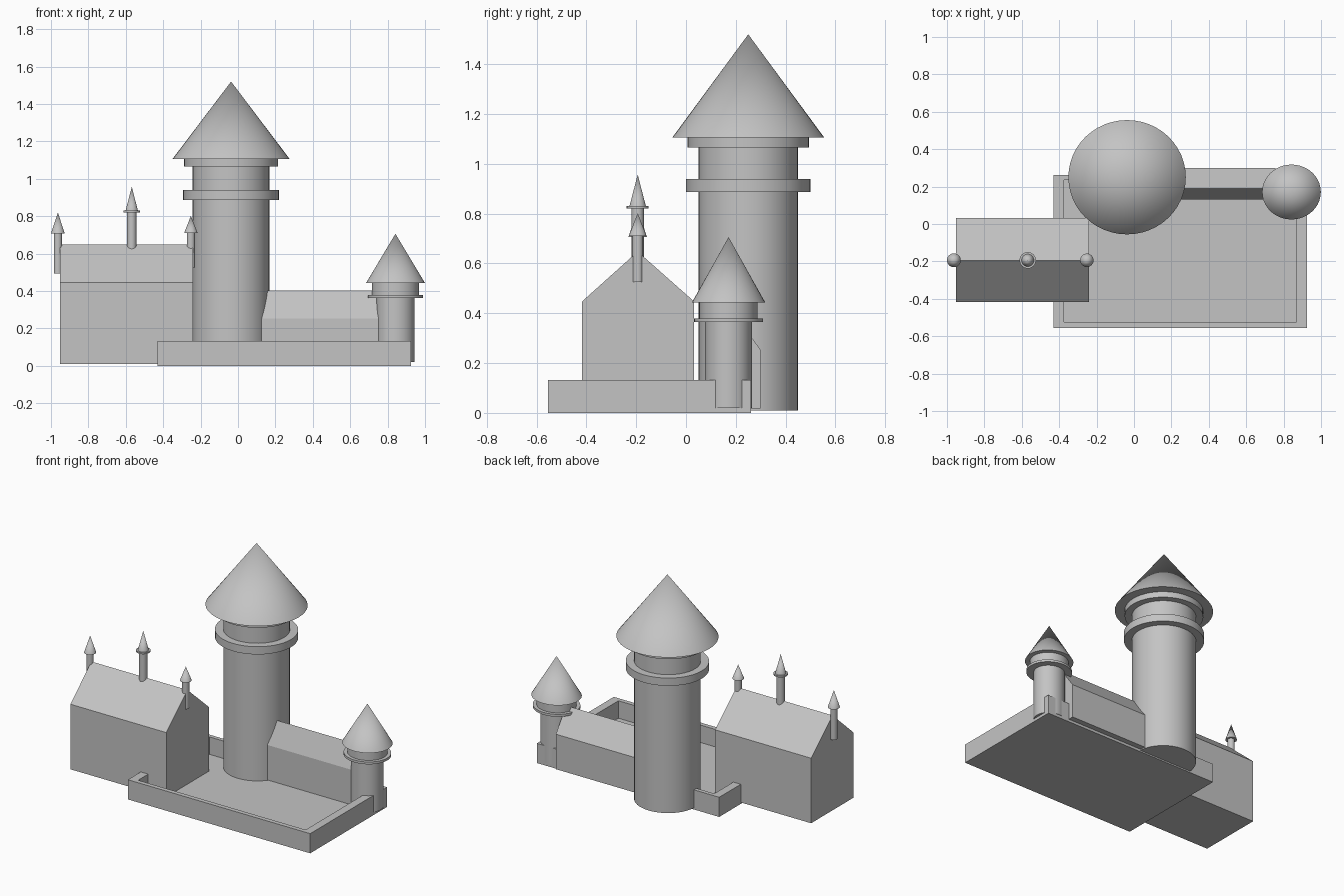
import bpy
import bmesh
import math

cube = bpy.data.objects.get("Cube")
if cube:
    bpy.data.objects.remove(cube, do_unlink=True)

stone = bpy.data.materials.new("grey_stone")
stone.use_nodes = True
GREY = (0.55, 0.55, 0.55, 1)
stone.diffuse_color = GREY
stone.node_tree.nodes["Principled BSDF"].inputs["Base Color"].default_value = GREY


def finish(name, bm, smooth=False):
    """Turn a bmesh into a named stone object."""
    bmesh.ops.recalc_face_normals(bm, faces=bm.faces)
    mesh = bpy.data.meshes.new(name)
    bm.to_mesh(mesh)
    bm.free()
    mesh.materials.append(stone)
    obj = bpy.data.objects.new(name, mesh)
    bpy.context.collection.objects.link(obj)
    if smooth:
        bpy.ops.object.select_all(action='DESELECT')
        obj.select_set(True)
        bpy.context.view_layer.objects.active = obj
        bpy.ops.object.shade_smooth_by_angle(angle=math.radians(30))
    return obj


def turned(name, centre, profile, squash=1.0, sides=40):
    """Closed turned shape from (radius, z) pairs; last pair may be a tip."""
    bm = bmesh.new()
    rings = []
    for r, z in profile:
        if r == 0:
            rings.append([bm.verts.new((centre[0], centre[1], z))])
            continue
        ring = []
        for i in range(sides):
            a = math.tau * i / sides
            ring.append(bm.verts.new((centre[0] + r * math.cos(a),
                                      centre[1] + r * squash * math.sin(a), z)))
        rings.append(ring)
    bm.faces.new(rings[0])
    for low, high in zip(rings, rings[1:]):
        for i in range(sides):
            j = (i + 1) % sides
            if len(high) == 1:
                bm.faces.new((low[i], low[j], high[0]))
            else:
                bm.faces.new((low[i], low[j], high[j], high[i]))
    return finish(name, bm, smooth=True)


def gabled(name, x0, x1, section):
    """Building whose (y, z) end section runs along x."""
    bm = bmesh.new()
    face = bm.faces.new([bm.verts.new((x0, y, z)) for y, z in section])
    out = bmesh.ops.extrude_face_region(bm, geom=[face])
    moved = [v for v in out["geom"] if isinstance(v, bmesh.types.BMVert)]
    bmesh.ops.translate(bm, verts=moved, vec=(x1 - x0, 0, 0))
    # extrusion keeps the starting face as the near end
    if not face.is_valid:
        near = [v for v in bm.verts if v not in moved]
        bmesh.ops.contextual_create(bm, geom=near)
    return finish(name, bm)


def courtyard(name, outer, inner, floor, top):
    """Walled tray: outer shell, flat wall top and sunken floor."""
    bm = bmesh.new()

    def loop(box, z):
        x0, x1, y0, y1 = box
        return [bm.verts.new(p) for p in
                ((x0, y0, z), (x1, y0, z), (x1, y1, z), (x0, y1, z))]

    loops = [loop(outer, 0), loop(outer, top), loop(inner, top), loop(inner, floor)]
    bm.faces.new(loops[0])
    bm.faces.new(loops[-1])
    for a, b in zip(loops, loops[1:]):
        for i in range(4):
            j = (i + 1) % 4
            bm.faces.new((a[i], a[j], b[j], b[i]))
    return finish(name, bm)


# Walled courtyard
courtyard("courtyard_walls", (-0.43, 0.925, -0.555, 0.262),
          (-0.375, 0.87, -0.525, 0.235), 0.015, 0.132)

# Main hall and the narrow rear wing
gabled("main_hall", -0.953, -0.24,
       [(-0.418, 0.01), (0.033, 0.01), (0.033, 0.447), (-0.194, 0.648), (-0.418, 0.447)])
gabled("rear_wing", 0.05, 0.757,
       [(0.13, 0.018), (0.30, 0.018), (0.30, 0.253), (0.19, 0.403), (0.13, 0.253)])

# Great tower with two collars and a conical roof
great = (-0.037, 0.25)
turned("great_tower", great,
       [(0.205, 0.01), (0.205, 0.888), (0.256, 0.888), (0.256, 0.94),
        (0.205, 0.94), (0.205, 1.065), (0.251, 1.065), (0.251, 1.105),
        (0.314, 1.105), (0, 1.52)], squash=0.973, sides=48)

# Small corner tower
turned("corner_tower", (0.842, 0.171),
       [(0.101, 0.02), (0.101, 0.364), (0.148, 0.364), (0.148, 0.38),
        (0.125, 0.38), (0.125, 0.444), (0.157, 0.444), (0, 0.706)], squash=0.935)

# Pinnacles along the hall ridge
for name, x, r, base, eave, tip, cap in (
        ("right_pinnacle", -0.963, 0.022, 0.495, 0.707, 0.82, 0.037),
        ("left_pinnacle", -0.252, 0.022, 0.525, 0.71, 0.802, 0.036)):
    turned(name, (x, -0.194),
           [(r, base), (r, eave), (cap, eave), (0, tip)], sides=24)
turned("middle_pinnacle", (-0.568, -0.194),
       [(0.025, 0.6), (0.025, 0.82), (0.044, 0.82), (0.044, 0.83),
        (0.033, 0.83), (0, 0.957)], sides=24)
